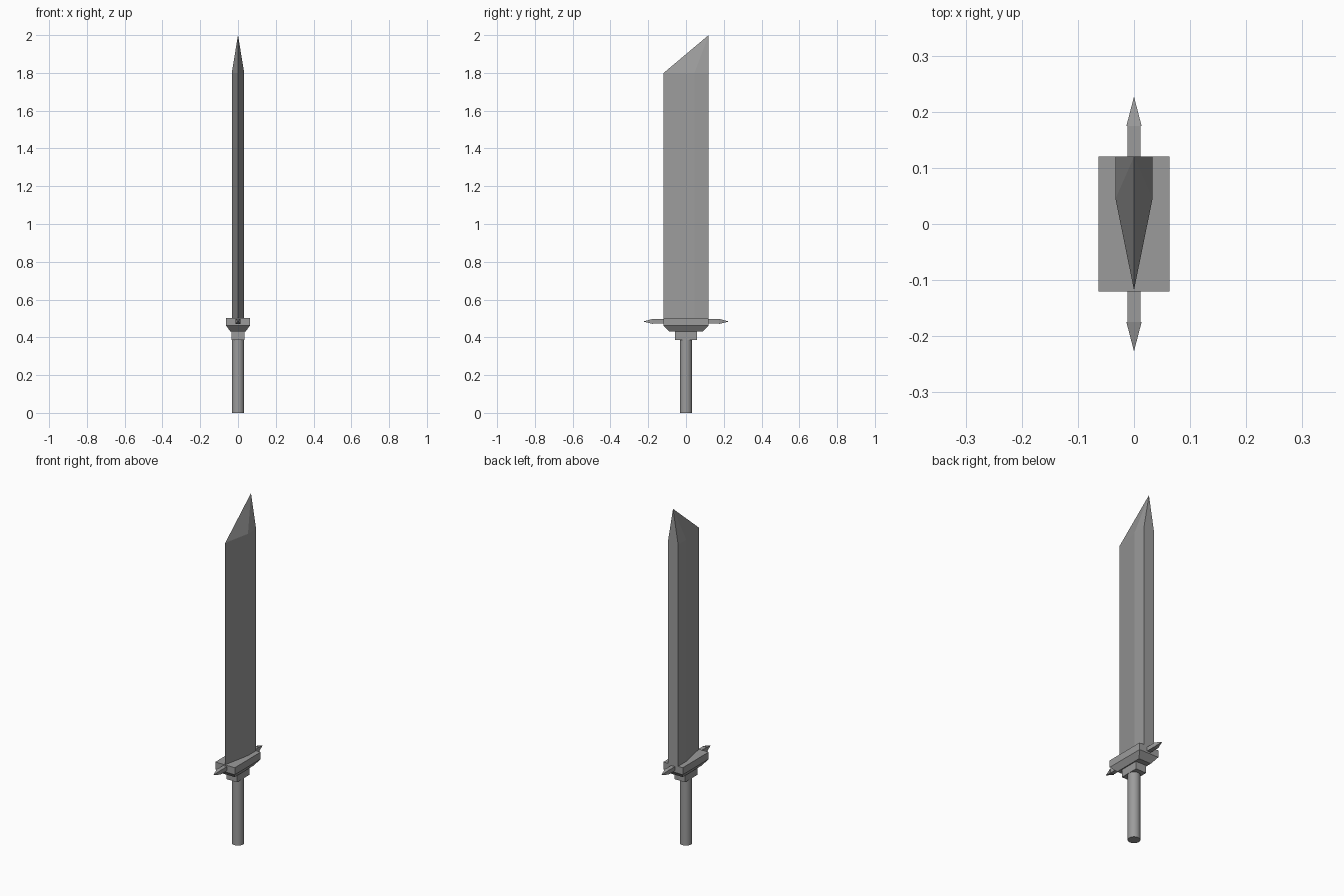
import bpy, bmesh, math

if "Cube" in bpy.data.objects:
    bpy.data.objects.remove(bpy.data.objects["Cube"])

steel = bpy.data.materials.new("grey_steel")
steel.diffuse_color = (0.33, 0.33, 0.33, 1)
steel.use_nodes = True
steel.node_tree.nodes["Principled BSDF"].inputs["Base Color"].default_value = steel.diffuse_color


def finish(name, bm):
    bmesh.ops.recalc_face_normals(bm, faces=bm.faces[:])
    me = bpy.data.meshes.new(name)
    bm.to_mesh(me)
    bm.free()
    me.materials.append(steel)
    ob = bpy.data.objects.new(name, me)
    bpy.context.collection.objects.link(ob)
    return ob


def loft(name, rings):
    """Skin between rings with equal point counts; a one-point ring is an apex."""
    bm = bmesh.new()
    vs = [[bm.verts.new(p) for p in r] for r in rings]
    for a, b in zip(vs, vs[1:]):
        n = len(a)
        for i in range(n):
            j = (i + 1) % n
            bm.faces.new((a[i], a[j], b[0]) if len(b) == 1 else (a[i], a[j], b[j], b[i]))
    for r in (vs[0], vs[-1]):
        if len(r) > 2:
            bm.faces.new(r)
    return finish(name, bm)


def rect(hx, hy, z):
    return [(-hx, -hy, z), (hx, -hy, z), (hx, hy, z), (-hx, hy, z)]


# Blade: wedge section with a flat back, rising to a point above the back
section = [(0, -0.118), (0.033, 0.045), (0.033, 0.12), (-0.033, 0.12), (-0.033, 0.045)]
loft("blade", [[(x, y, z) for x, y in section] for z in (0.5, 1.8)] + [[(0, 0.12, 2.0)]])

# Guard: block with tapered underside, and collar below it
loft("guard", [rect(0.04, 0.088, 0.43), rect(0.063, 0.12, 0.462), rect(0.063, 0.12, 0.503)])
loft("collar", [rect(0.034, 0.057, 0.386), rect(0.034, 0.057, 0.43)])


# Guard spikes: square bar with a pyramid point, front and back
def square(h, y):
    return [(sx * h, y, 0.484 + sz * h) for sx, sz in ((-1, -1), (1, -1), (1, 1), (-1, 1))]


for s, side in ((-1, "front"), (1, "back")):
    loft(side + "_spike", [square(0.012, s * 0.115), square(0.012, s * 0.175),
                           square(0.0135, s * 0.175), [(0, s * 0.227, 0.484)]])

# Handle: round grip
bpy.ops.mesh.primitive_cylinder_add(vertices=32, radius=0.033, depth=0.39, location=(0, 0, 0.195))
grip = bpy.context.object
grip.name = "handle"
grip.data.materials.append(steel)
bpy.ops.object.shade_smooth_by_angle(angle=math.radians(30))
